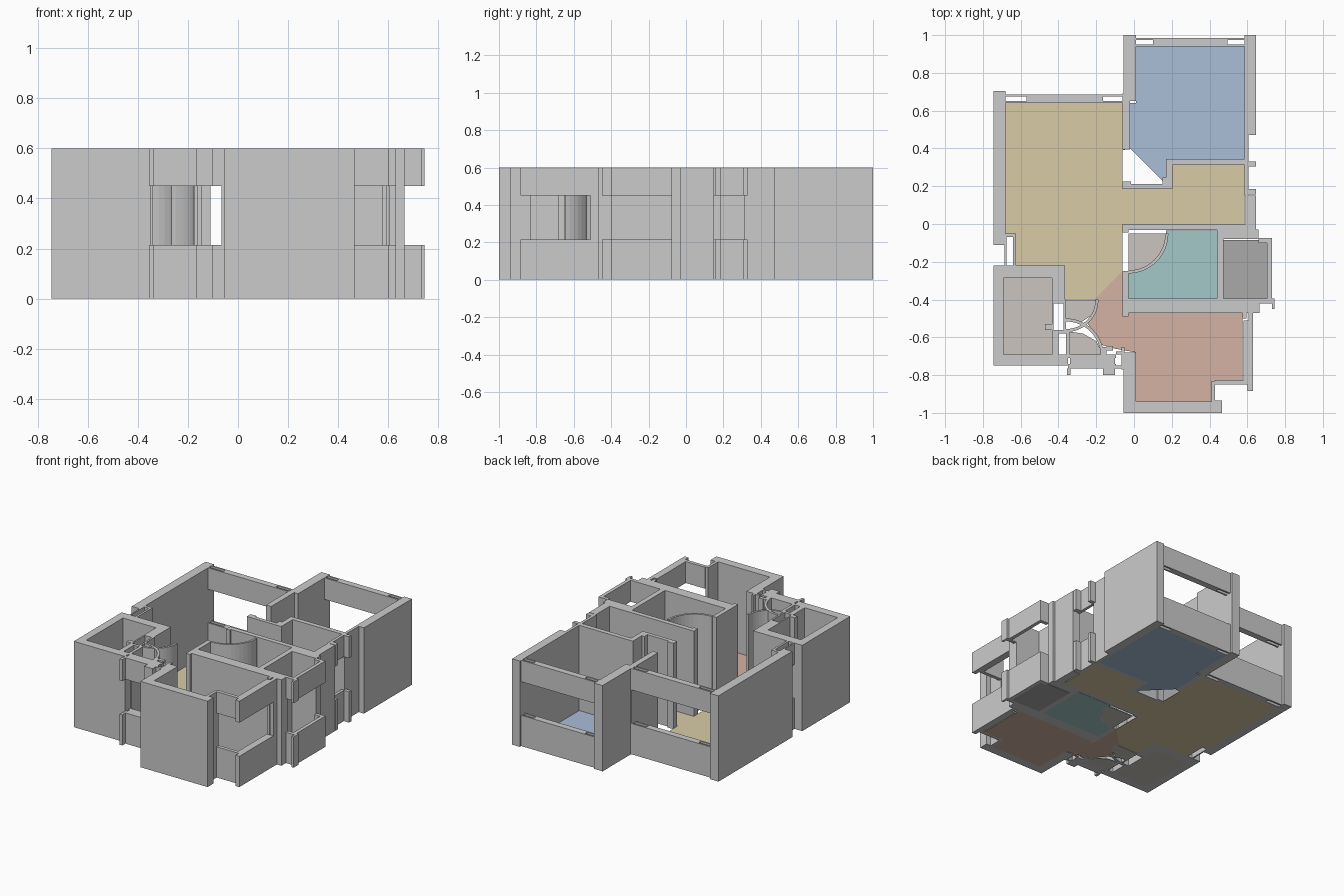
import bpy, bmesh, math

H, SILL, HEAD = 0.6, 0.215, 0.45   # wall height, window sill, window head


def finish(name, bm, color=None):
    bmesh.ops.recalc_face_normals(bm, faces=bm.faces)
    me = bpy.data.meshes.new(name)
    bm.to_mesh(me)
    bm.free()
    ob = bpy.data.objects.new(name, me)
    bpy.context.collection.objects.link(ob)
    if color:
        mat = bpy.data.materials.new(name + "_color")
        mat.diffuse_color = (*color, 1)
        me.materials.append(mat)
    return ob


def prism(bm, pts, z0, z1):
    face = bm.faces.new([bm.verts.new((x, y, z0)) for x, y in pts])
    ext = bmesh.ops.extrude_face_region(bm, geom=[face], use_keep_orig=True)
    for v in ext["geom"]:
        if isinstance(v, bmesh.types.BMVert):
            v.co.z = z1


def rect(x0, x1, y0, y1):
    return [(x0, y0), (x1, y0), (x1, y1), (x0, y1)]


def wall(name, *shapes):
    """Full-height wall; a shape is a plan outline or an (x0, x1, y0, y1) box."""
    bm = bmesh.new()
    for s in shapes:
        prism(bm, rect(*s) if isinstance(s[0], (int, float)) else s, 0, H)
    return finish(name, bm)


def opening(name, *boxes):
    """Window: wall below the sill and above the head."""
    bm = bmesh.new()
    for b in boxes:
        prism(bm, rect(*b), 0, SILL)
        prism(bm, rect(*b), HEAD, H)
    return finish(name, bm)


def slotted_window(name, x0, x1, y0, y1, slot):
    """Window with an open slot at each end between inner and outer rails."""
    t = (y1 - y0) / 4
    opening(name, (x0, x1, y0, y0 + t), (x0, x1, y1 - t, y1),
            (x0 + slot, x1 - slot, y0 + t, y1 - t))


def arc_wall(name, cx, cy, r, a0, a1, t=0.016, n=12):
    ang = [math.radians(a0 + (a1 - a0) * i / n) for i in range(n + 1)]
    pts = [(cx + r * math.cos(a), cy + r * math.sin(a)) for a in ang]
    pts += [(cx + (r - t) * math.cos(a), cy + (r - t) * math.sin(a)) for a in reversed(ang)]
    wall(name, pts)


def floor(name, pts, color):
    bm = bmesh.new()
    prism(bm, pts, 0, 0.004)
    finish(name, bm, color)


# Floors
BEIGE = (0.60, 0.56, 0.52)
floor("bedroom_floor", [(0.01, 0.94), (0.01, 0.64), (-0.02, 0.64), (-0.02, 0.40), (0.16, 0.22),
                        (0.175, 0.22), (0.175, 0.345), (0.585, 0.345), (0.585, 0.94)], (0.40, 0.51, 0.68))
floor("living_floor", [(-0.68, 0.64), (-0.68, -0.06), (-0.625, -0.06), (-0.625, -0.22), (-0.365, -0.22),
                       (-0.365, -0.40), (-0.21, -0.40), (-0.06, -0.25), (-0.06, 0.0), (0.585, 0.0),
                       (0.585, 0.315), (0.20, 0.315), (0.20, 0.185), (-0.06, 0.185), (-0.06, 0.39),
                       (-0.02, 0.40), (-0.06, 0.43), (-0.06, 0.64)], (0.69, 0.60, 0.38))
quarter = [(-0.03 + 0.2 * math.sin(math.radians(a)), -0.05 - 0.2 * math.cos(math.radians(a)))
           for a in range(0, 91, 9)]
floor("bath_floor", [(-0.03, -0.395)] + quarter + [(0.17, -0.035), (0.44, -0.035), (0.44, -0.395)],
      (0.37, 0.58, 0.58))
floor("bath_corner_floor", [(-0.03, -0.05)] + quarter, BEIGE)
floor("utility_floor", rect(0.475, 0.705, -0.395, -0.085), (0.40, 0.40, 0.40))
floor("study_floor", [(-0.06, -0.25), (-0.21, -0.40), (-0.19, -0.42), (-0.25, -0.52), (-0.17, -0.64),
                      (-0.10, -0.66), (0.01, -0.68), (0.01, -0.94), (0.41, -0.94), (0.41, -0.83),
                      (0.575, -0.83), (0.575, -0.47), (-0.06, -0.47)], (0.66, 0.45, 0.37))
floor("shaft_floor", rect(-0.69, -0.435, -0.69, -0.285), BEIGE)
floor("closet_floor_upper", [(-0.36, -0.405), (-0.36, -0.50), (-0.28, -0.52), (-0.22, -0.48), (-0.195, -0.405)], BEIGE)
floor("closet_floor_lower", [(-0.34, -0.69), (-0.34, -0.57), (-0.27, -0.58), (-0.20, -0.62), (-0.165, -0.69)], BEIGE)

# Bedroom walls
wall("bedroom_left_wall", [(-0.055, 1.0), (-0.055, 0.69), (-0.06, 0.69), (-0.06, 0.395), (-0.02, 0.395),
                           (-0.02, 0.65), (0.01, 0.65), (0.01, 1.0)])
wall("bedroom_right_wall", [(0.585, 1.0), (0.585, 0.345), (0.605, 0.345), (0.605, 0.47),
                            (0.645, 0.47), (0.645, 1.0)])
slotted_window("bedroom_window", 0.01, 0.585, 0.94, 0.985, 0.09)
wall("bedroom_entry_wall", [(-0.06, 0.185), (0.205, 0.185), (0.205, 0.312), (0.605, 0.312),
                            (0.605, 0.345), (0.17, 0.345), (0.17, 0.212), (-0.015, 0.212),
                            (-0.015, 0.225), (-0.06, 0.225)],
     (0.15, 0.17, 0.212, 0.245))

# Entry side window with its projecting ledges
opening("entry_window", (0.585, 0.605, 0.15, 0.315), (0.605, 0.645, 0.305, 0.33),
        (0.605, 0.645, 0.155, 0.185))
wall("entry_right_wall", (0.59, 0.645, -0.08, 0.15))

# Living room walls
wall("living_left_wall", [(-0.745, 0.705), (-0.745, -0.11), (-0.68, -0.11), (-0.68, -0.07), (-0.625, -0.07),
                          (-0.625, -0.05), (-0.68, -0.05), (-0.68, 0.705)])
slotted_window("living_window", -0.68, -0.055, 0.64, 0.685, 0.11)
opening("living_side_window", (-0.685, -0.675, -0.22, -0.07), (-0.64, -0.625, -0.22, -0.07))

# Bathroom and utility walls
wall("bath_top_wall", [(-0.06, 0.0), (-0.06, -0.045), (-0.03, -0.045), (-0.03, -0.033), (0.44, -0.033),
                       (0.44, -0.08), (0.66, -0.08), (0.66, -0.03), (0.59, -0.03), (0.59, 0.0)])
wall("bath_left_wall", (-0.06, -0.03, -0.49, -0.25))
wall("bath_utility_wall", (0.44, 0.475, -0.40, -0.08))
wall("bath_bottom_wall", (-0.03, 0.665, -0.47, -0.395))
arc_wall("bath_door_arc", -0.03, -0.05, 0.212, -90, 0)
opening("utility_window", (0.705, 0.73, -0.395, -0.10), (0.66, 0.73, -0.10, -0.075),
        (0.665, 0.745, -0.42, -0.395), (0.73, 0.745, -0.45, -0.42))

# Study walls
wall("study_corner_wall", [(-0.055, -1.0), (0.465, -1.0), (0.465, -0.94), (0.01, -0.94),
                           (0.01, -0.68), (-0.055, -0.68)])
wall("study_corner_post", (0.41, 0.43, -0.94, -0.83), (0.43, 0.465, -0.95, -0.935))
opening("study_windows", (0.43, 0.60, -0.85, -0.825), (0.58, 0.63, -0.825, -0.51),
        (0.60, 0.63, -0.885, -0.825))
wall("study_right_posts", (0.575, 0.595, -0.50, -0.47), (0.605, 0.63, -0.51, -0.47))

# Service shaft at the front left
wall("shaft_walls",
     [(-0.745, -0.22), (-0.745, -0.75), (-0.40, -0.75), (-0.40, -0.69), (-0.69, -0.69),
      (-0.69, -0.285), (-0.435, -0.285), (-0.435, -0.69), (-0.40, -0.69), (-0.40, -0.58),
      (-0.36, -0.58), (-0.36, -0.56), (-0.425, -0.56), (-0.425, -0.42), (-0.365, -0.42),
      (-0.365, -0.22)],
     (-0.372, -0.36, -0.58, -0.40), (-0.47, -0.435, -0.56, -0.53))

# Closet: crossing door arcs and the small front window
arc_wall("closet_door_arc_upper", -0.36, -0.40, 0.172, -90, 0)
arc_wall("closet_door_arc_lower", -0.36, -0.70, 0.2, 0, 90)
wall("closet_side_wall", (-0.36, -0.34, -0.69, -0.57), (-0.41, -0.35, -0.75, -0.69))
opening("closet_window", (-0.35, -0.095, -0.71, -0.69), (-0.35, -0.095, -0.765, -0.74),
        (-0.34, -0.10, -0.74, -0.71), (-0.355, -0.335, -0.80, -0.765), (-0.165, -0.10, -0.80, -0.765),
        (-0.095, -0.055, -0.765, -0.75), (-0.095, -0.055, -0.69, -0.675))
wall("closet_window_post", (-0.165, -0.145, -0.69, -0.65), (-0.145, -0.11, -0.67, -0.645))
wall("study_left_post", (-0.065, -0.05, -0.77, -0.65))
